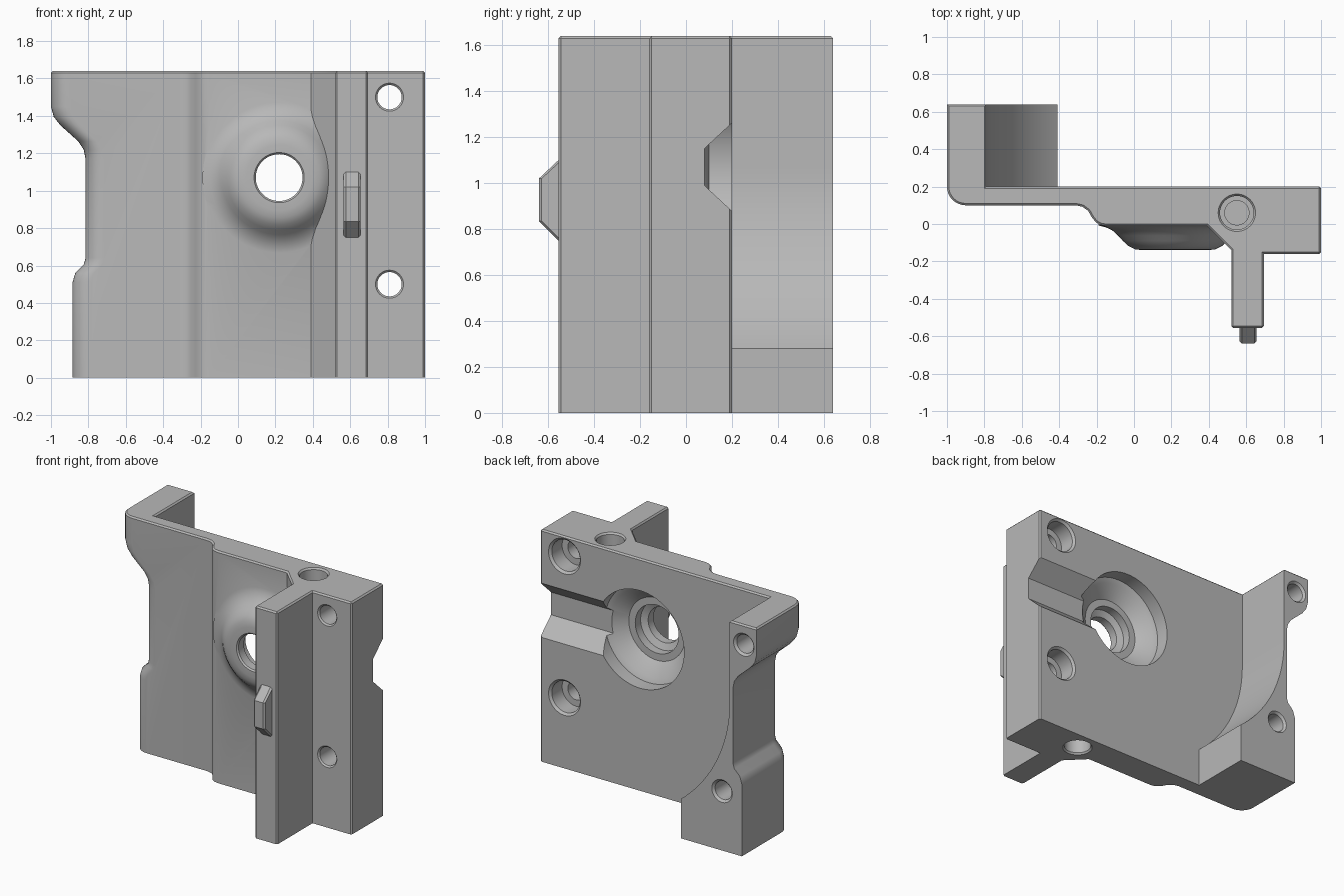
import bpy, bmesh, math
from mathutils import Vector

if "Cube" in bpy.data.objects:
    bpy.data.objects.remove(bpy.data.objects["Cube"])

TOP, BACK = 1.64, 0.2
BORE_X, BORE_Z = 0.22, 1.07

grey = bpy.data.materials.new("machined_grey")
grey.use_nodes = True
grey.diffuse_color = (0.48, 0.48, 0.48, 1)
grey.node_tree.nodes["Principled BSDF"].inputs["Base Color"].default_value = (0.48, 0.48, 0.48, 1)


def loft(name, rings):
    """Closed solid through rings that have equal point counts."""
    bm = bmesh.new()
    rows = [[bm.verts.new(p) for p in ring] for ring in rings]
    n = len(rows[0])
    for a, b in zip(rows, rows[1:]):
        for i in range(n):
            j = (i + 1) % n
            bm.faces.new((a[i], a[j], b[j], b[i]))
    bm.faces.new(rows[0])
    bm.faces.new(rows[-1])
    bmesh.ops.recalc_face_normals(bm, faces=bm.faces)
    mesh = bpy.data.meshes.new(name)
    bm.to_mesh(mesh)
    bm.free()
    mesh.materials.append(grey)
    obj = bpy.data.objects.new(name, mesh)
    bpy.context.collection.objects.link(obj)
    return obj


def plan(name, pts, z0, z1):
    return loft(name, [[(x, y, z) for x, y in pts] for z in (z0, z1)])


def elevation(name, pts, y0, y1):
    return loft(name, [[(x, y, z) for x, z in pts] for y in (y0, y1)])


def turned(name, centre, axis, profile, n=48):
    """Round solid along Y or Z; the profile lists radius and position."""
    rings = []
    for r, h in profile:
        ring = []
        for k in range(n):
            a = math.tau * k / n
            u, v = centre[0] + r * math.cos(a), centre[1] + r * math.sin(a)
            ring.append((u, h, v) if axis == "Y" else (u, v, h))
        rings.append(ring)
    return loft(name, rings)


def combine(target, tool, operation="DIFFERENCE"):
    mod = target.modifiers.new("combine", "BOOLEAN")
    mod.operation, mod.object, mod.solver = operation, tool, "EXACT"
    bpy.context.view_layer.objects.active = target
    bpy.ops.object.modifier_apply(modifier=mod.name)
    bpy.data.objects.remove(tool)


# Side flange: a stepped outer edge with a rounded front corner
outline = [(-.885, 0), (-.885, .51), (-.87, .56), (-.825, .605), (-.815, .64),
           (-.815, 1.17), (-.825, 1.22), (-.855, 1.265), (-.95, 1.35),
           (-.985, 1.395), (-1, 1.45), (-1, TOP)]
rings = []
for x, z in outline:
    ring = [(-.35, .1, z), (-.35, .64, z), (x, .64, z)]
    for k in range(9):
        a = math.pi / 2 * k / 8
        ring.append((x + .1 - .1 * math.cos(a), BACK - .1 * math.sin(a), z))
    rings.append(ring)
body = loft("bracket_body", rings)

# Sweeping clearance behind the plate, concentric with the bore
pocket = [(0, 2), (-.79, 2)]
for k in range(33):
    a = math.pi + math.radians(51.5) * k / 32
    pocket.append((BORE_X + 1.01 * math.cos(a), BORE_Z + 1.01 * math.sin(a)))
pocket += [(pocket[-1][0], -1), (0, -1)]
combine(body, elevation("pocket_cutter", pocket, BACK, 1))

# Main plate with the front step, diagonal and rib
plate = [(-.4, BACK), (-.4, .1), (-.31, .1), (-.275, .092), (-.245, .07),
         (-.225, .035), (-.205, .01), (-.18, -.005), (-.15, -.01), (.39, -.01),
         (.52, -.14), (.52, -.555), (.695, -.555), (.695, -.16), (1, -.16), (1, BACK)]
combine(body, plan("plate", plate, 0, TOP), "UNION")

# Small chamfers around the top and on the tall rib edges
bm = bmesh.new()
bm.from_mesh(body.data)
bmesh.ops.remove_doubles(bm, verts=bm.verts, dist=.0005)
bmesh.ops.dissolve_limit(bm, angle_limit=.01, verts=bm.verts, edges=bm.edges)


def wants_chamfer(e):
    if len(e.link_faces) != 2 or e.calc_face_angle(0) < 1 or not e.is_convex:
        return False
    a, b = (v.co for v in e.verts)
    on_top = min(a.z, b.z) > TOP - .001
    tall = abs(a.z - b.z) > 1 and a.x > .5
    return on_top or tall


bmesh.ops.bevel(bm, geom=[e for e in bm.edges if wants_chamfer(e)], offset=.01,
                segments=1, affect="EDGES", clamp_overlap=True)
bm.to_mesh(body.data)
bm.free()

# Domed boss on the front
boss = [(.41, .05), (.41, -.008), (.37, -.018), (.335, -.035), (.305, -.062),
        (.28, -.09), (.25, -.118), (.215, -.135), (.175, -.14)]
combine(body, turned("boss", (BORE_X, BORE_Z), "Y", boss, 64), "UNION")

# Channel from the bore to the side
channel = [(BACK + .02, .86), (BACK + .02, 1.28), (.08, 1.15), (.08, .99)]
combine(body, loft("channel_cutter", [[(x, y, z) for y, z in channel] for x in (.3, 1.2)]))

# Stepped bore
bore = [(.345, .3), (.345, .1), (.31, .085), (.22, .01), (.17, .01), (.17, -.05),
        (.125, -.07), (.125, -.13), (.135, -.141), (.135, -.2)]
combine(body, turned("bore_cutter", (BORE_X, BORE_Z), "Y", bore, 64))

# Counterbored mounting holes through the plate
for z in (.5, 1.5):
    hole = [(.125, .3), (.125, BACK), (.11, .185), (.11, .07), (.065, .07),
            (.065, -.15), (.076, -.161), (.076, -.3)]
    combine(body, turned("mount_cutter", (.81, z), "Y", hole))

# Blind holes in the flange end
for x, z in ((-.9, 1.5), (-.73, .42)):
    hole = [(.08, .7), (.08, .64), (.065, .625), (.065, .3), (.01, .27)]
    combine(body, turned("flange_hole_cutter", (x, z), "Y", hole))

# Blind vertical holes, top and bottom
for end, way in ((TOP, 1), (0, -1)):
    hole = [(r, end + way * h) for r, h in
            ((.1, .1), (.1, 0), (.09, -.012), (.09, -.28), (.065, -.28), (.065, -.32))]
    combine(body, turned("pin_hole_cutter", (.55, .06), "Z", hole))

# Locating tab on the rib
tab = []
for x, inset in ((.565, .012), (.577, 0), (.643, 0), (.655, .012)):
    tab.append([(x, -.5, .75 + inset), (x, -.555, .75 + inset), (x, -.64 + inset, .835),
                (x, -.64 + inset, 1.02), (x, -.555, 1.1 - inset), (x, -.5, 1.1 - inset)])
tab_obj = loft("locating_tab", tab)

for obj in (body, tab_obj):
    bpy.ops.object.select_all(action="DESELECT")
    obj.select_set(True)
    bpy.context.view_layer.objects.active = obj
    bpy.ops.object.shade_smooth_by_angle(angle=math.radians(32))
